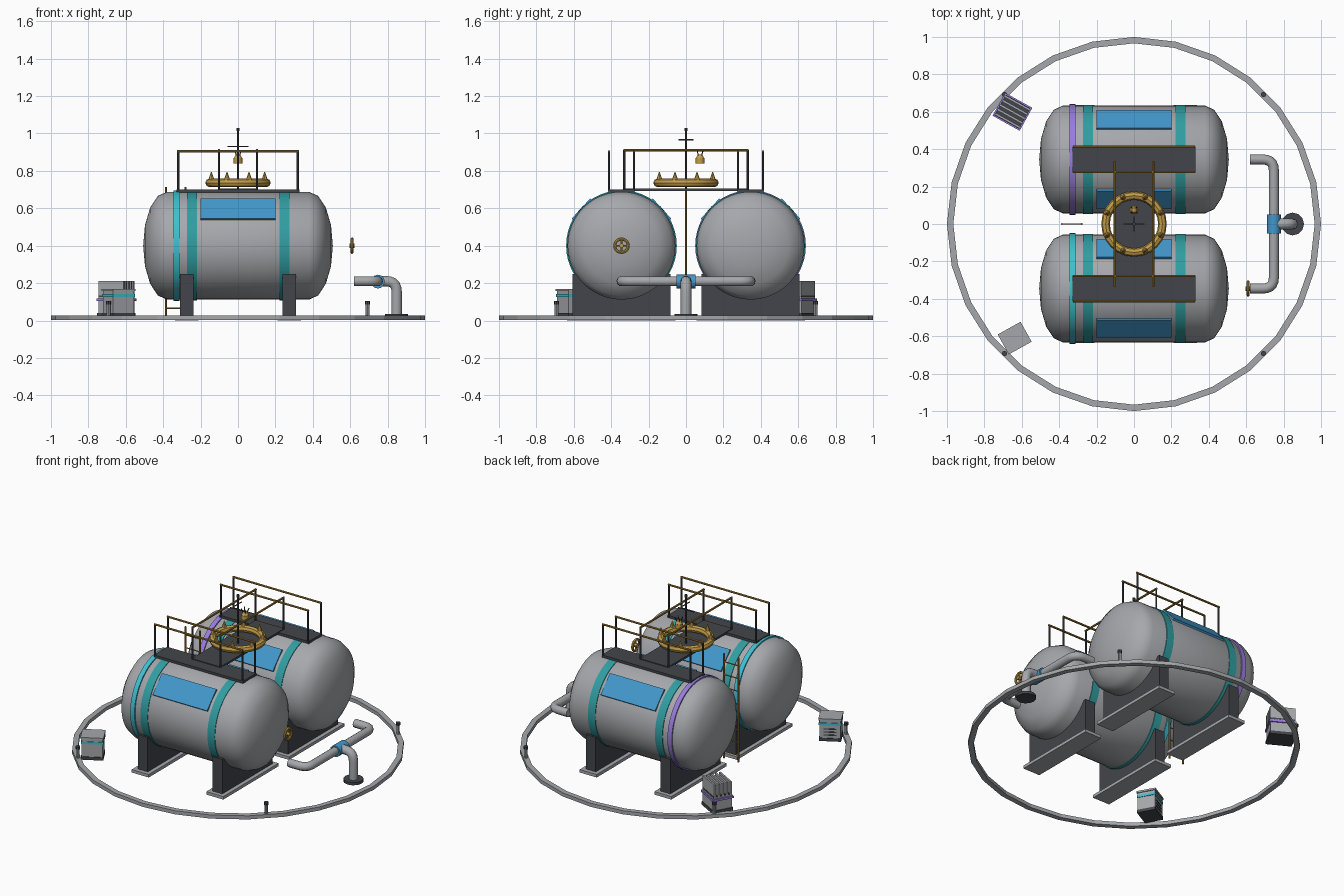
import bpy, bmesh
from math import sin, cos, pi, radians
from mathutils import Vector, Matrix

old = bpy.data.objects.get("Cube")
if old:
    bpy.data.objects.remove(old, do_unlink=True)


def material(name, r, g, b):
    m = bpy.data.materials.new(name)
    m.use_nodes = True
    m.diffuse_color = (r, g, b, 1)
    m.node_tree.nodes["Principled BSDF"].inputs["Base Color"].default_value = (r, g, b, 1)
    return m


GREY = material("light grey steel", .38, .39, .41)
DARK = material("dark grey steel", .055, .06, .07)
TEAL = material("teal", .03, .34, .36)
CYAN = material("cyan", .05, .52, .65)
PURPLE = material("purple", .32, .2, .72)
BLUE = material("blue", .055, .31, .6)
BRASS = material("brass", .55, .34, .07)
RAIL = material("dark brass", .36, .21, .035)


def finish(name, bm, mat, smooth=False, matrix=None):
    """Turn a bmesh into a named object with one material."""
    if matrix is not None:
        bm.transform(matrix)
    bmesh.ops.recalc_face_normals(bm, faces=bm.faces)
    me = bpy.data.meshes.new(name)
    bm.to_mesh(me)
    bm.free()
    me.materials.append(mat)
    ob = bpy.data.objects.new(name, me)
    bpy.context.collection.objects.link(ob)
    if smooth:
        bpy.ops.object.select_all(action='DESELECT')
        ob.select_set(True)
        bpy.context.view_layer.objects.active = ob
        bpy.ops.object.shade_smooth_by_angle(angle=radians(40))
    return ob


def box(name, loc, size, mat, matrix=None):
    bm = bmesh.new()
    bmesh.ops.create_cube(bm, size=1)
    bm.transform(Matrix.Translation(loc) @ Matrix.Diagonal((*size, 1)))
    return finish(name, bm, mat, False, matrix)


def rod(name, a, b, r, mat, sides=8, r2=None):
    """Cylinder or cone from point a to point b."""
    a, b = Vector(a), Vector(b)
    bm = bmesh.new()
    bmesh.ops.create_cone(bm, cap_ends=True, segments=sides, radius1=r,
                          radius2=r if r2 is None else r2, depth=(b - a).length)
    turn = (b - a).to_track_quat('Z', 'Y').to_matrix().to_4x4()
    return finish(name, bm, mat, True, Matrix.Translation((a + b) / 2) @ turn)


def lathe(name, profile, sides, mat, matrix, closed=False, smooth=True):
    """Spin (radius, height) points around z."""
    bm = bmesh.new()
    vs = [bm.verts.new((r, 0, h)) for r, h in profile]
    pairs = list(zip(vs, vs[1:])) + ([(vs[-1], vs[0])] if closed else [])
    es = [bm.edges.new(p) for p in pairs]
    bmesh.ops.spin(bm, geom=vs + es, cent=(0, 0, 0), axis=(0, 0, 1), angle=2 * pi,
                   steps=sides, use_merge=True)
    bmesh.ops.remove_doubles(bm, verts=bm.verts, dist=.0001)
    return finish(name, bm, mat, smooth, matrix)


def torus(name, major, minor, sides, mat, matrix):
    pts = [(major + minor * cos(i * pi / 4), minor * sin(i * pi / 4)) for i in range(8)]
    return lathe(name, pts, sides, mat, matrix, True)


def pipe(name, corners, bend, r, mat):
    """Tube along a path with rounded corners."""
    pts = [Vector(p) for p in corners]
    path = [pts[0]]
    for a, c, b in zip(pts, pts[1:], pts[2:]):
        p, q = c + (a - c).normalized() * bend, c + (b - c).normalized() * bend
        path += [p.lerp(c, t).lerp(c.lerp(q, t), t) for t in (0, .2, .4, .6, .8, 1)]
    path.append(pts[-1])
    cu = bpy.data.curves.new(name, 'CURVE')
    cu.dimensions = '3D'
    cu.bevel_depth, cu.bevel_resolution, cu.use_fill_caps = r, 3, True
    sp = cu.splines.new('POLY')
    sp.points.add(len(path) - 1)
    for s, p in zip(sp.points, path):
        s.co = (*p, 1)
    cu.materials.append(mat)
    ob = bpy.data.objects.new(name, cu)
    bpy.context.collection.objects.link(ob)
    bpy.ops.object.select_all(action='DESELECT')
    ob.select_set(True)
    bpy.context.view_layer.objects.active = ob
    bpy.ops.object.convert(target='MESH')
    bpy.ops.object.shade_smooth_by_angle(angle=radians(50))


ALONG_X = Matrix.Rotation(pi / 2, 4, 'Y')
R, AXIS, TY = .288, .4, .345

# Tanks with bands, side panels, saddles, top platform and rails
dome = [(R * cos(i * pi / 8), .38 + .127 * sin(i * pi / 8)) for i in range(5)]
shell = [(r, -h) for r, h in reversed(dome)] + dome
for side, tag, accent in ((-1, "front", CYAN), (1, "back", PURPLE)):
    y = side * TY
    at = Matrix.Translation((0, y, AXIS)) @ ALONG_X
    lathe(tag + "_tank", shell, 48, GREY, at)
    for bx, half, thick, mat in ((-.245, .027, .004, TEAL), (.248, .027, .004, TEAL),
                                 (-.328, .016, .008, accent)):
        ring = [(R - .01, bx - half), (R + thick, bx - half),
                (R + thick, bx + half), (R - .01, bx + half)]
        lathe(tag + "_tank_band", ring, 48, mat, at, True)
    for s in (-1, 1):
        tilt = Matrix.Translation((0, y, AXIS)) @ Matrix.Rotation(s * radians(47.5), 4, 'X')
        box(tag + "_side_panel", (0, 0, R), (.4, .145, .012), BLUE, tilt)
        box(tag + "_saddle", (s * .274, y, .135), (.072, .525, .23), DARK)
        box(tag + "_foot_plate", (s * .274, y, .011), (.125, .58, .02), GREY)
    box(tag + "_platform", (0, y, .693), (.655, .14, .016), DARK)
    for yy in (y - .067, y + .067):
        rod(tag + "_handrail", (-.325, yy, .904), (.325, yy, .904), .0065, RAIL)
        for x in (-.32, .32):
            rod(tag + "_rail_post", (x, yy, .69), (x, yy, .904), .006, DARK)

# Crosswalk between the platforms
box("crosswalk", (0, 0, .699), (.21, .67, .014), DARK)
for x in (-.102, .102):
    rod("crosswalk_handrail", (x, -.335, .911), (x, .335, .911), .0065, RAIL)
    for y in (-.33, .33):
        rod("crosswalk_post", (x, y, .7), (x, y, .911), .006, DARK)

# Brass ring with spikes, lamp and mast
torus("brass_ring", .152, .023, 24, BRASS, Matrix.Translation((0, 0, .736)))
for i in range(8):
    a = (i + .5) * pi / 4
    x, y = .154 * cos(a), .154 * sin(a)
    rod("ring_spike", (x, y, .75), (x, y, .795), .017, BRASS, 8, .002)
rod("lamp_body", (0, .075, .84), (0, .075, .868), .024, BRASS, 12)
rod("lamp_cap", (0, .075, .868), (0, .075, .888), .022, BRASS, 12, .012)
for i in range(4):
    a = (i + .5) * pi / 2
    rod("lamp_prong", (.01 * cos(a), .075 + .01 * sin(a), .88),
        (.024 * cos(a), .075 + .024 * sin(a), .91), .003, DARK, 6)
rod("mast", (0, 0, .7), (0, 0, 1.02), .005, DARK)
rod("mast_tip", (0, 0, 1.012), (0, 0, 1.03), .009, DARK)
rod("mast_bar_across", (-.057, 0, .93), (.057, 0, .93), .0035, DARK, 6)
rod("mast_bar_deep", (0, -.04, .967), (0, .04, .967), .0035, DARK, 6)

# Ladder between the tanks
for x in (-.385, -.28):
    rod("ladder_rail", (x, 0, .02), (x, 0, .715), .0055, RAIL)
for i in range(8):
    z = .065 + i * .085
    rod("ladder_rung", (-.385, 0, z), (-.28, 0, z), .004, RAIL, 6)

# Handwheel
hub = Vector((.61, -TY, AXIS))
torus("handwheel_rim", .036, .008, 20, BRASS, Matrix.Translation(hub) @ ALONG_X)
for d in (Vector((0, .036, 0)), Vector((0, 0, .036))):
    rod("handwheel_spoke", hub - d, hub + d, .005, BRASS)
rod("handwheel_hub", hub - Vector((.013, 0, 0)), hub + Vector((.013, 0, 0)), .012, BRASS, 12)

# Pipework with valve and ground flange
PZ, PX = .21, .748
pipe("manifold_pipe", [(.62, -TY, PZ), (PX, -TY, PZ), (PX, TY, PZ), (.62, TY, PZ)],
     .06, .027, GREY)
pipe("outlet_pipe", [(PX, 0, PZ), (.848, 0, PZ), (.848, 0, .03)], .055, .029, GREY)
rod("valve_sleeve", (PX, -.05, PZ - .002), (PX, .05, PZ - .002), .037, BLUE, 12)
rod("ground_flange", (.848, 0, .018), (.848, 0, .036), .061, DARK, 12)

# Perimeter ring with marker posts
lathe("perimeter_ring", [(.966, .002), (1, .002), (1, .026), (.966, .026)], 28, GREY,
      Matrix.Rotation(pi / 2, 4, 'Z'), True, False)
for x in (-.692, .692):
    for y in (-.692, .692):
        rod("marker_post", (x, y, .02), (x, y, .088), .01, GREY)
        rod("marker_cap", (x, y, .085), (x, y, .103), .014, DARK)

# Control cabinet
cab = Matrix.Translation((-.638, -.61, 0)) @ Matrix.Rotation(radians(29), 4, 'Z')
box("cabinet_base", (0, 0, .03), (.135, .118, .02), DARK, cab)
box("cabinet_body", (0, 0, .098), (.128, .11, .125), GREY, cab)
box("cabinet_lid", (0, 0, .163), (.14, .122, .012), GREY, cab)
box("cabinet_stripe", (0, 0, .133), (.136, .118, .016), CYAN, cab)
for i in range(3):
    box("cabinet_louvre", (0, .056, .06 + i * .02), (.08, .004, .007), DARK, cab)

# Cooling unit with upright fins
unit = Matrix.Translation((-.65, .6, 0)) @ Matrix.Rotation(radians(-29), 4, 'Z')
box("cooler_base", (0, 0, .03), (.16, .135, .02), DARK, unit)
box("cooler_body", (0, 0, .08), (.15, .125, .09), GREY, unit)
box("cooler_stripe", (0, 0, .11), (.166, .14, .014), PURPLE, unit)
box("cooler_top", (0, 0, .128), (.15, .125, .012), DARK, unit)
for i in range(5):
    box("cooler_fin", (0, (i - 2) * .027, .17), (.155, .012, .085), GREY, unit)
